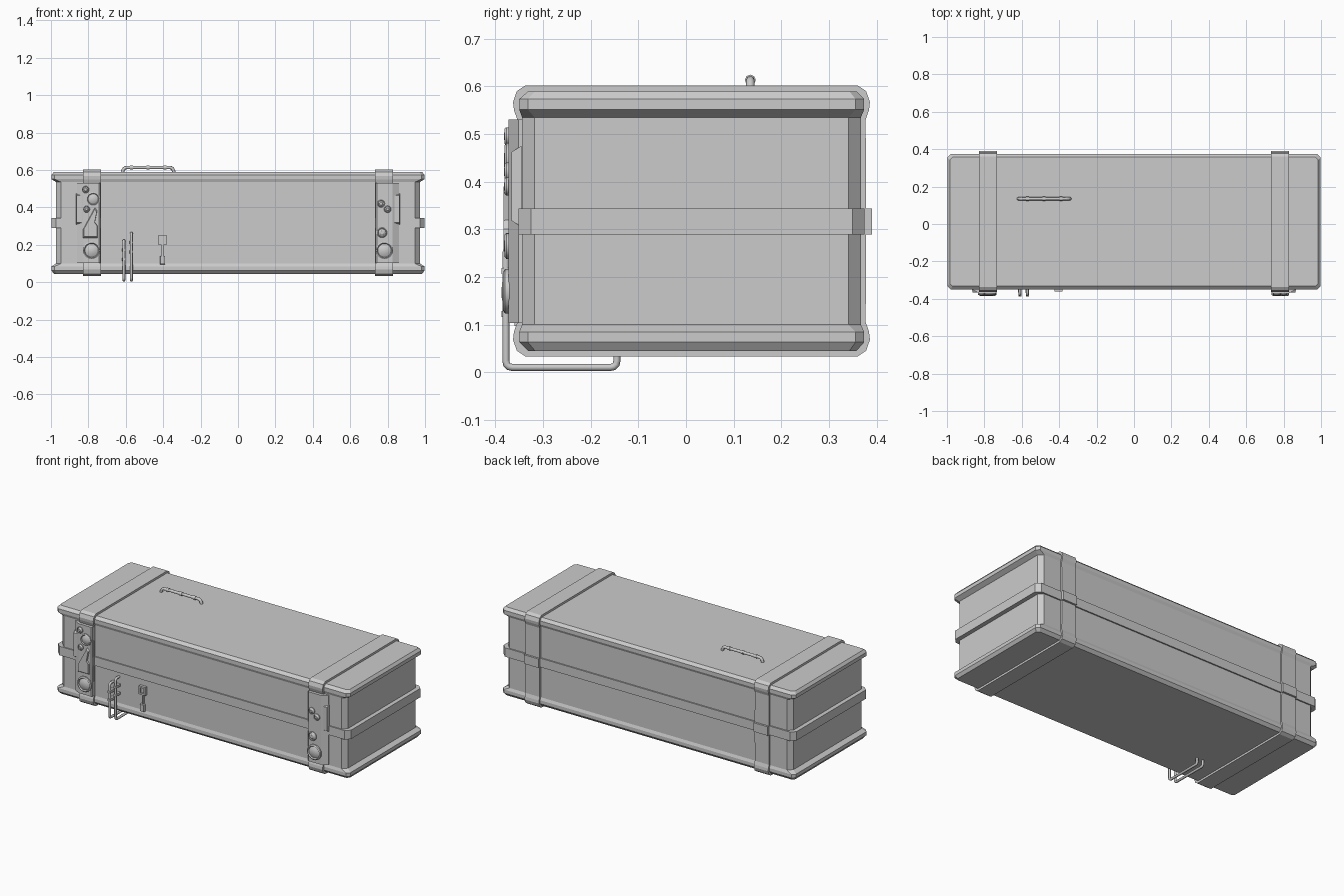
import bpy, bmesh, math
from mathutils import Vector

cube = bpy.data.objects.get("Cube")
if cube:
    bpy.data.objects.remove(cube)

grey = bpy.data.materials.new("plain grey")
grey.use_nodes = True
colour = (0.6, 0.6, 0.6, 1)
grey.diffuse_color = colour
grey.node_tree.nodes["Principled BSDF"].inputs["Base Color"].default_value = colour


def loft(name, rings, smooth=False):
    """Closed solid through rings that share a point count."""
    bm = bmesh.new()
    rows = [[bm.verts.new(p) for p in ring] for ring in rings]
    n = len(rows[0])
    for a, b in zip(rows, rows[1:]):
        for i in range(n):
            j = (i + 1) % n
            bm.faces.new((a[i], a[j], b[j], b[i]))
    bm.faces.new(rows[0][::-1])
    bm.faces.new(rows[-1])
    bmesh.ops.recalc_face_normals(bm, faces=bm.faces)
    mesh = bpy.data.meshes.new(name)
    bm.to_mesh(mesh)
    bm.free()
    mesh.materials.append(grey)
    ob = bpy.data.objects.new(name, mesh)
    bpy.context.collection.objects.link(ob)
    if smooth:
        activate(ob)
        bpy.ops.object.shade_smooth_by_angle(angle=math.radians(35))
    return ob


def activate(ob):
    bpy.ops.object.select_all(action='DESELECT')
    ob.select_set(True)
    bpy.context.view_layer.objects.active = ob


def slab(name, outline, y0, y1, inset=0.0):
    """Plate standing in the xz plane, with an optional chamfered front."""
    cx = sum(p[0] for p in outline) / len(outline)
    cz = sum(p[1] for p in outline) / len(outline)
    k = 1 - inset
    front = [(cx + (x - cx) * k, y1, cz + (z - cz) * k) for x, z in outline]
    return loft(name, [[(x, y0, z) for x, z in outline], front])


def box_outline(x, z, w, h):
    return [(x - w, z - h), (x + w, z - h), (x + w, z + h), (x - w, z + h)]


def knob(name, x, z, r, depth=0.012):
    """Round button with a raised rim and a domed middle."""
    base = -0.37
    steps = [(1, 0), (1, 0.6), (0.85, 0.9), (0.75, 0.5), (0.65, 0.6), (0.4, 1.0)]
    rings = []
    for scale, out in steps:
        rings.append([(x + r * scale * math.cos(a), base - depth * out,
                       z + r * scale * math.sin(a))
                      for a in (math.tau * i / 20 for i in range(20))])
    return loft(name, rings, True)


def tube(name, points, radius, bend):
    """Round bar through points, with rounded corners."""
    pts = [Vector(p) for p in points]
    path = [pts[0]]
    for a, b, c in zip(pts, pts[1:], pts[2:]):
        p = b + (a - b).normalized() * bend
        q = b + (c - b).normalized() * bend
        path += [p.lerp(b, t).lerp(b.lerp(q, t), t) for t in (0, 0.33, 0.67, 1)]
    path.append(pts[-1])
    curve = bpy.data.curves.new(name, 'CURVE')
    curve.dimensions = '3D'
    curve.bevel_depth = radius
    curve.bevel_resolution = 2
    curve.use_fill_caps = True
    spline = curve.splines.new('POLY')
    spline.points.add(len(path) - 1)
    for point, co in zip(spline.points, path):
        point.co = (*co, 1)
    curve.materials.append(grey)
    ob = bpy.data.objects.new(name, curve)
    bpy.context.collection.objects.link(ob)
    activate(ob)
    bpy.ops.object.convert(target='MESH')
    bpy.ops.object.shade_smooth_by_angle(angle=math.radians(50))


def corner_ring(hx, y0, y1, cut, z):
    """Rectangle with cut corners at height z."""
    return [(-hx + cut, y0, z), (hx - cut, y0, z), (hx, y0 + cut, z), (hx, y1 - cut, z),
            (hx - cut, y1, z), (-hx + cut, y1, z), (-hx, y1 - cut, z), (-hx, y0 + cut, z)]


# Case body: recessed walls between flared rims
wall = (0.972, -0.344, 0.367, 0.026)
rim = (0.998, -0.350, 0.374, 0.018)
lid = (0.985, -0.332, 0.358, 0.015)
loft("case_body", [corner_ring(*shape, z) for shape, z in (
    (lid, 0.045), (rim, 0.063), (rim, 0.084), (wall, 0.10),
    (wall, 0.535), (rim, 0.551), (rim, 0.573), (lid, 0.589))])

# Raised band around the joint
band = (0.998, -0.351, 0.375, 0.026)
loft("joint_band", [corner_ring(*band, z) for z in (0.289, 0.344)])

# Wrapping straps, bulging over rims and band
back = [(0.36, 0.033), (0.378, 0.045), (0.386, 0.068), (0.384, 0.085), (0.377, 0.105),
        (0.378, 0.289), (0.39, 0.289), (0.39, 0.344), (0.378, 0.344)]
back += [(0.377, 0.53), (0.384, 0.55), (0.386, 0.567), (0.378, 0.59), (0.36, 0.602)]
front = [(-y + 0.023, z) for y, z in reversed(back)]
for side, label in ((-1, "right"), (1, "left")):
    loft(label + "_strap", [[(side * x, y, z) for y, z in back + front]
                            for x in (0.733, 0.83)])

    # Latch plate with a sloped outer flank
    flank = [(0.735, -0.335), (0.735, -0.366), (0.742, -0.372),
             (0.825, -0.372), (0.862, -0.352), (0.862, -0.335)]
    loft(label + "_latch_plate", [[(side * x, y, z) for x, y in flank]
                                  for z in (0.103, 0.53)])
    slab(label + "_latch_ridge", box_outline(side * 0.848, 0.39, 0.018, 0.085),
         -0.345, -0.366, 0.15)
    knob(label + "_lower_knob", side * 0.783, 0.17, 0.047, 0.016)

# Right latch: buttons and a swinging lever
for i, (x, z, r) in enumerate([(-0.815, 0.495, 0.019), (-0.775, 0.445, 0.036),
                               (-0.81, 0.39, 0.018)]):
    knob(f"right_button_{i + 1}", x, z, r)
slab("right_lever", [(-0.83, 0.235), (-0.75, 0.235), (-0.75, 0.30), (-0.765, 0.32),
                     (-0.752, 0.385), (-0.765, 0.40), (-0.83, 0.28)],
     -0.37, -0.383, 0.12)

# Left latch: buttons
for i, (x, z, r) in enumerate([(0.765, 0.42, 0.02), (0.80, 0.39, 0.019),
                               (0.77, 0.265, 0.027)]):
    knob(f"left_button_{i + 1}", x, z, r)

# Bent rods hooking under the case
for i, (x, top) in enumerate([(-0.61, 0.222), (-0.57, 0.262)]):
    tube(f"hook_rod_{i + 1}", [(x, -0.34, top), (x, -0.378, top), (x, -0.378, 0.01),
                               (x, -0.145, 0.01), (x, -0.145, 0.05)], 0.0075, 0.014)
    for z in (top - 0.05, top - 0.1):
        slab(f"rod_clip_{i + 1}", box_outline(x, z, 0.010, 0.008), -0.34, -0.387, 0.2)

# Small hasp: frame, stem and foot
for z in (0.204, 0.246):
    slab("hasp_frame_bar", box_outline(-0.403, z, 0.022, 0.005), -0.34, -0.36)
for x in (-0.42, -0.386):
    slab("hasp_frame_post", box_outline(x, 0.225, 0.005, 0.022), -0.34, -0.36)
slab("hasp_centre", box_outline(-0.403, 0.225, 0.016, 0.02), -0.34, -0.352)
slab("hasp_stem", box_outline(-0.403, 0.17, 0.005, 0.035), -0.34, -0.354)
slab("hasp_foot", box_outline(-0.403, 0.118, 0.014, 0.023), -0.34, -0.36, 0.1)

# Carrying handle with grip rings
tube("top_handle", [(-0.62, 0.135, 0.58), (-0.61, 0.135, 0.613),
                    (-0.35, 0.135, 0.613), (-0.34, 0.135, 0.58)], 0.009, 0.016)
for x in (-0.57, -0.48, -0.39):
    tube("handle_grip_ring", [(x - 0.008, 0.135, 0.613), (x + 0.008, 0.135, 0.613)],
         0.0115, 0.01)
